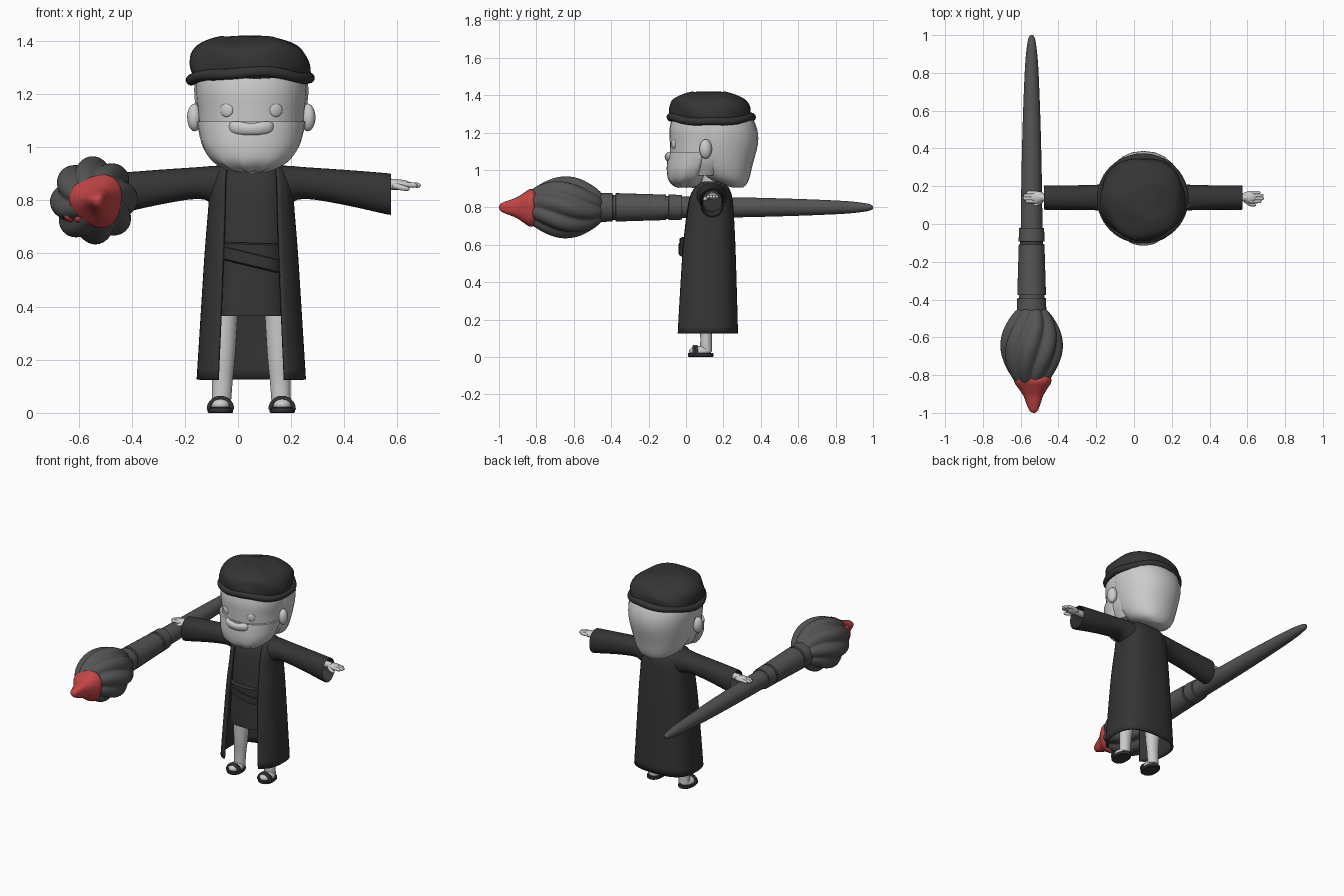
import bpy, bmesh, math
from mathutils import Vector, Matrix

if "Cube" in bpy.data.objects:
    bpy.data.objects.remove(bpy.data.objects["Cube"])

CX = 0.05  # mirror plane of the figure


def material(name, rgb):
    m = bpy.data.materials.new(name)
    m.diffuse_color = (*rgb, 1)
    m.use_nodes = True
    m.node_tree.nodes["Principled BSDF"].inputs["Base Color"].default_value = m.diffuse_color
    return m


SKIN = None
CLOTH = material("dark_cloth", (0.035, 0.035, 0.035))
WOOD = material("brush_grey", (0.09, 0.09, 0.09))
RED = material("red_paint", (0.55, 0.06, 0.06))


def finish(name, bm, mat, angle=40):
    bmesh.ops.recalc_face_normals(bm, faces=bm.faces)
    me = bpy.data.meshes.new(name)
    bm.to_mesh(me)
    bm.free()
    ob = bpy.data.objects.new(name, me)
    bpy.context.collection.objects.link(ob)
    if mat:
        me.materials.append(mat)
    bpy.ops.object.select_all(action='DESELECT')
    ob.select_set(True)
    bpy.context.view_layer.objects.active = ob
    bpy.ops.object.shade_smooth_by_angle(angle=math.radians(angle))
    return ob


def spline(rows, k):
    """Catmull-Rom interpolation of profile rows, k steps per span."""
    if k < 2:
        return [tuple(r) for r in rows]
    out = []
    for i in range(len(rows) - 1):
        p = [rows[max(i - 1, 0)], rows[i], rows[i + 1], rows[min(i + 2, len(rows) - 1)]]
        for j in range(k):
            t = j / k
            out.append(tuple(0.5 * (2 * b + (c - a) * t + (2 * a - 5 * b + 4 * c - d) * t * t
                                    + (3 * b - a - 3 * c + d) * t ** 3) for a, b, c, d in zip(*p)))
    return out + [tuple(rows[-1])]


def pw(v, e):
    return math.copysign(abs(v) ** e, v)


def loft(name, rows, mat=None, axis='z', side=1, n=2.0, seg=32, k=4, gap=None, warp=None, angle=40):
    """rows: (s, centre u, radius u, v low, v middle, v high); gap: half width left open at v low."""
    bm = bmesh.new()
    rings = []
    for i, row in enumerate(spline(rows, k)):
        s, cu, ru, v0, vm, v1 = row[:6]
        a0, count = 0.0, seg
        if gap:
            a0, count = math.asin(min(row[6] / ru, 0.95) ** (n / 2)), seg + 1
        ring = []
        for j in range(count):
            a = a0 + (2 * math.pi - 2 * a0) * j / seg
            c = pw(math.cos(a), 2 / n)
            u = cu + ru * pw(math.sin(a), 2 / n)
            v = vm - c * ((vm - v0) if c > 0 else (v1 - vm))
            p = {'z': Vector((u, v, s)), 'x': Vector((CX + side * s, u, v)), 'y': Vector((u, s, v))}[axis]
            ring.append(bm.verts.new(warp(p, a) if warp else p))
        rings.append(ring)
    for r0, r1 in zip(rings, rings[1:]):
        for j in range(seg):
            q = (j + 1) % len(r0)
            bm.faces.new((r0[j], r0[q], r1[q], r1[j]))
    if not gap:
        bm.faces.new(rings[0])
        bm.faces.new(rings[-1])
    return finish(name, bm, mat, angle)


def body(rows):
    return [(r[0], CX) + tuple(r[1:]) for r in rows]


def ball(name, loc, size, mat=None, rz=0.0):
    bm = bmesh.new()
    bmesh.ops.create_uvsphere(bm, u_segments=24, v_segments=14, radius=1)
    bm.transform(Matrix.Translation(loc) @ Matrix.Rotation(rz, 4, 'Z') @ Matrix.Diagonal((*size, 1)))
    return finish(name, bm, mat, 60)


def tube(name, pts, radii, mat=None, seg=12, closed=False):
    """Round tube through points with rounded ends."""
    pts = [Vector(p) for p in pts]
    bm, rings, m = bmesh.new(), [], len(pts)
    for i, p in enumerate(pts):
        nxt, prv = (pts[(i + 1) % m], pts[i - 1]) if closed else (pts[min(i + 1, m - 1)], pts[max(i - 1, 0)])
        d = (nxt - prv).normalized()
        e = d.cross(Vector((0, 0.05, 1))).normalized()
        f = d.cross(e)
        r = radii[i] if isinstance(radii, list) else radii
        rings.append([bm.verts.new(p + r * (e * math.cos(t) + f * math.sin(t)))
                      for t in [2 * math.pi * j / seg for j in range(seg)]])
    for r0, r1 in zip(rings, rings[1:] + ([rings[0]] if closed else [])):
        for j in range(seg):
            bm.faces.new((r0[j], r0[(j + 1) % seg], r1[(j + 1) % seg], r1[j]))
    if not closed:
        bm.faces.new(rings[0])
        bm.faces.new(rings[-1])
    return finish(name, bm, mat, 60)


# Head, beard and back hair
loft("face", body([(.97, .15, -.06, .1, .2), (1.05, .19, -.08, .11, .28), (1.14, .202, -.086, .12, .3),
                   (1.22, .21, -.088, .12, .3), (1.3, .2, -.07, .12, .3)]), SKIN, n=2.2)
loft("beard", body([(.908, .05, -.04, 0, .04), (.92, .095, -.07, 0, .07), (.95, .145, -.095, .02, .09),
                    (1.0, .18, -.103, .05, .1), (1.06, .198, -.1, .08, .1), (1.097, .204, -.094, .085, .1)]),
     SKIN, n=2.2, warp=lambda p, a: p + Vector((0, 0, .004 * math.sin(9 * a))) if p.z < 1.05 else p)
loft("back_hair", body([(.905, .04, .25, .28, .305), (.925, .1, .19, .25, .325), (.96, .145, .11, .2, .34),
                        (1.03, .18, .09, .16, .357), (1.14, .207, .08, .14, .385), (1.22, .215, .08, .14, .38),
                        (1.29, .205, .08, .14, .35)]), SKIN, n=2.2, seg=24, k=3)
tube("neck", [(CX, .14, .88), (CX, .14, 1.02)], .06, SKIN, 20)
loft("moustache", [(-.09, -.068, .004, 1.072, 1.076, 1.08), (-.075, -.082, .014, 1.055, 1.078, 1.096),
                   (-.04, -.092, .018, 1.046, 1.075, 1.096), (0, -.096, .018, 1.045, 1.072, 1.09),
                   (.04, -.092, .018, 1.046, 1.075, 1.096), (.075, -.082, .014, 1.055, 1.078, 1.096),
                   (.09, -.068, .004, 1.072, 1.076, 1.08)], SKIN, 'x', seg=16)

# Beret with soft folds and a wavy rolled brim
loft("hat_crown", [(1.255, .045, .215, -.08, .135, .35), (1.29, .045, .226, -.085, .135, .35),
                   (1.34, .045, .22, -.085, .135, .345), (1.38, .045, .192, -.07, .13, .31),
                   (1.405, .045, .14, -.01, .125, .25), (1.418, .045, .07, .05, .125, .19),
                   (1.42, .045, .01, .115, .125, .135)], CLOTH, n=2.1, angle=60, seg=40,
     warp=lambda p, a: p + Vector((p.x - .045, p.y - .13, 0)) * (.025 * math.sin(5 * a + 30 * p.z))
     + Vector((0, 0, .006 * math.sin(3 * a))) * (p.z < 1.415))
ang = [2 * math.pi * i / 48 for i in range(48)]
tube("hat_brim", [(.046 + .222 * math.sin(t), .135 - .218 * math.cos(t),
                   1.27 + .013 * math.cos(2 * t) + .004 * math.sin(5 * t)) for t in ang], .021, CLOTH, closed=True)

# Open coat, tunic and sash
coat = loft("coat", [r[:1] + (CX,) + r[1:] for r in [
    (.125, .2, -.06, .12, .272, .125), (.35, .186, -.045, .12, .266, .115), (.6, .17, -.027, .125, .258, .105),
    (.76, .157, -.005, .13, .25, .1), (.85, .15, .01, .13, .242, .098), (.9, .135, .035, .135, .225, .095),
    (.925, .11, .06, .135, .2, .09), (.933, .09, .08, .135, .185, .08)]], CLOTH, n=2.7, seg=48, gap=True, angle=60)
mod = coat.modifiers.new("thickness", 'SOLIDIFY')
mod.thickness, mod.offset = .012, 0
loft("tunic", body([(.365, .145, -.03, .12, .22), (.6, .135, -.015, .12, .22), (.8, .13, .008, .13, .22),
                    (.88, .12, .03, .135, .21), (.925, .1, .065, .135, .19)]), CLOTH, n=2.8)
for nm, lo, hi, y, slope in [("sash_upper", .575, .64, -.034, -.03), ("sash_lower", .55, .605, -.04, -.24)]:
    loft(nm, body([(lo, .125, y + .012, .12, .2), (lo + .006, .13, y, .12, .2),
                   (hi - .006, .13, y, .12, .2), (hi, .125, y + .012, .12, .2)]), CLOTH, n=2.8, k=1,
         warp=lambda p, a, s=slope: p + Vector((0, 0, s * (p.x - CX))))

# Eyes, ears, sleeves, hands, legs and sandals on both sides
for side, tag in ((-1, "left"), (1, "right")):
    X = lambda d: CX + side * d
    ball("eye_" + tag, (X(.093), -.065, 1.14), (.026, .009, .026), SKIN, .42 * side)
    ball("ear_" + tag, (X(.213), .105, 1.112), (.028, .034, .052), SKIN, .3 * side)
    loft("sleeve_" + tag, [(.06, .135, .085, .76, .86, .932), (.14, .138, .08, .785, .865, .93),
                           (.2, .14, .07, .806, .868, .925), (.35, .14, .065, .783, .85, .915),
                           (.512, .14, .065, .747, .825, .902), (.516, .14, .061, .751, .825, .898),
                           (.512, .14, .055, .757, .825, .892), (.43, .14, .05, .78, .83, .89)],
         CLOTH, 'x', side, n=2.2, k=3, angle=50)
    tube("wrist_" + tag, [(X(.42), .14, .862), (X(.55), .14, .86)], .021, SKIN)
    ball("palm_" + tag, (X(.56), .142, .858), (.042, .031, .02), SKIN)
    for i, tip in enumerate((.625, .638, .636, .62)):
        y = .12 + .015 * i
        tube(f"finger_{tag}_{i}", [(X(.56), y, .86), (X(tip - .012), y, .857), (X(tip - .003), y, .856),
                                   (X(tip), y, .856)], [.011, .01, .007, .002], SKIN, 10)
    tube("thumb_" + tag, [(X(.54), .125, .855), (X(.565), .105, .848), (X(.588), .1, .843), (X(.596), .1, .842)],
         [.013, .011, .009, .003], SKIN, 10)
    loft("leg_" + tag, [(.03, X(.113), .036, .075, .108, .14), (.12, X(.109), .039, .076, .108, .14),
                        (.22, X(.105), .045, .068, .11, .15), (.4, X(.1), .051, .065, .112, .16)], SKIN, seg=24)
    ball("foot_" + tag, (X(.116), .076, .03), (.043, .06, .03), SKIN)
    loft("sole_" + tag, [(0, X(.116), .044, .014, .07, .142), (.004, X(.116), .048, .01, .07, .146),
                         (.018, X(.116), .048, .01, .07, .146), (.022, X(.116), .044, .014, .07, .142)],
         CLOTH, n=2.3, k=1, seg=28)
    arch = [math.pi * i / 14 for i in range(15)]
    for dy in (0, .014):
        tube(f"strap_{tag}_{int(dy * 1000)}", [(X(.116) + .044 * math.cos(t), .042 + dy, .012 + .044 * math.sin(t))
                                               for t in arch], .0085, CLOTH, 8)


# Giant paint brush: rows of (y, radius) turned about its axis
def turned(name, prof, mat, x=-.542, z=.8, **kw):
    return loft(name, [(y, x, r, z - r, z, z + r) for y, r in prof], mat, 'y', **kw)


turned("brush_handle", [(1, .006), (.99, .014), (.96, .022), (.85, .034), (.6, .045), (.3, .053), (-.05, .058)], WOOD)
turned("brush_ferrule", [(-.02, .05), (-.022, .066), (-.092, .069), (-.094, .061), (-.106, .061), (-.108, .068),
                         (-.375, .076), (-.377, .067), (-.391, .067), (-.393, .076), (-.458, .078), (-.465, .06)],
       WOOD, k=1)


def swirl(p, a):
    # scalloped bristle locks twisting along the brush
    t = 4 * a + 9 * (p.y + .45)
    f = 1 + .17 * (abs(math.sin(t)) - .68)
    return Vector((-.542 + (p.x + .542) * f, p.y, .8 + (p.z - .8) * f))


turned("bristles", [(-.445, .06), (-.46, .085), (-.51, .12), (-.58, .149), (-.66, .157), (-.74, .14), (-.81, .105),
                    (-.86, .06), (-.88, .01)], WOOD, seg=96, warp=swirl, angle=60)
turned("paint_tip", [(-.79, .06), (-.815, .095), (-.84, .096), (-.87, .077), (-.91, .052), (-.96, .034), (-.99, .02),
                     (-1, .004)], RED, x=-.53, angle=60,
       warp=lambda p, a: p + Vector((p.x + .53, 0, p.z - .8)) * (.08 * math.sin(3 * a + .5)))
for i, (x, y, z, r) in enumerate([(-.61, -.79, .762, .032), (-.632, -.77, .743, .024), (-.596, -.8, .737, .022)]):
    ball(f"paint_drop_{i}", (x, y, z), (r, r * 1.3, r), RED)
